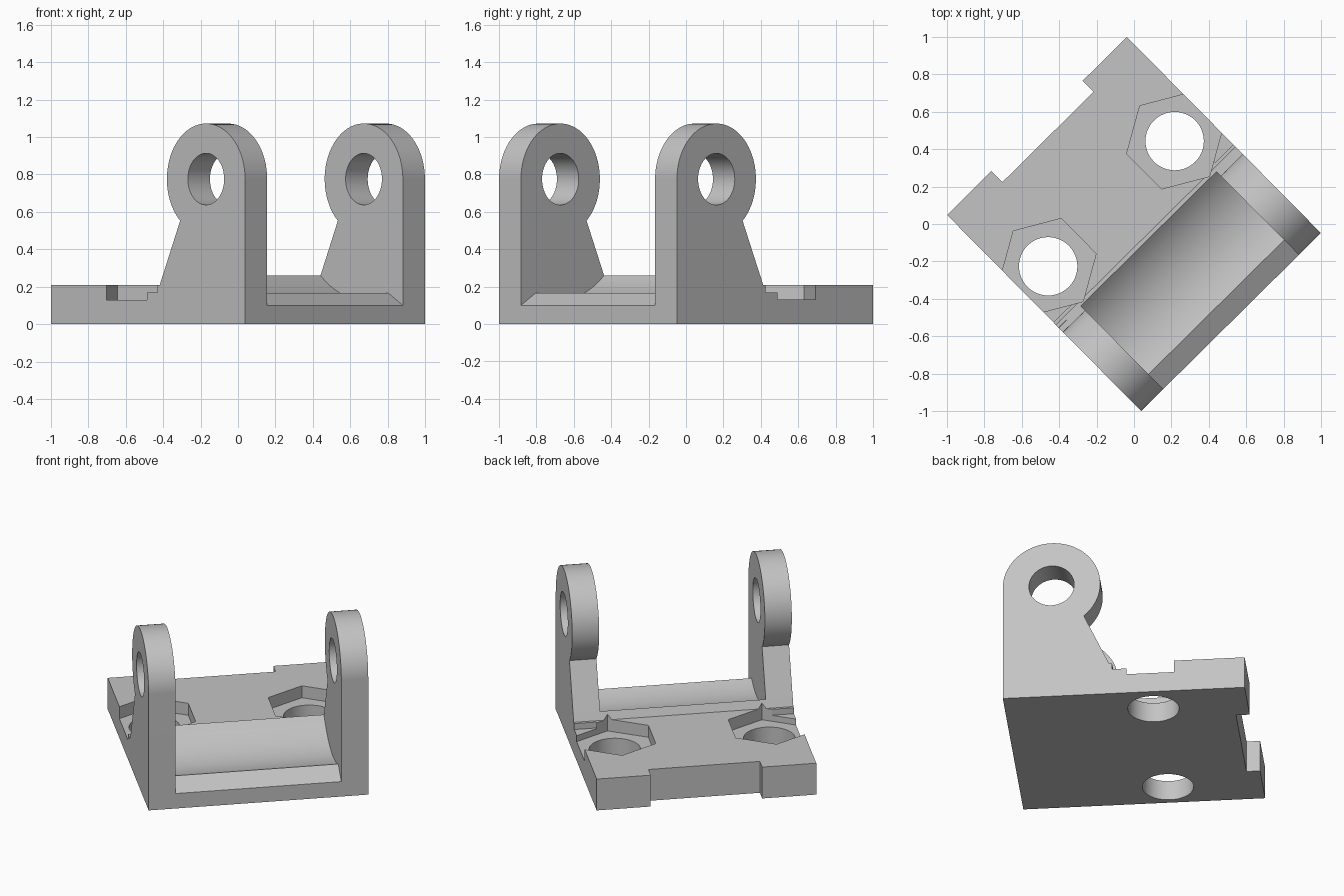
import bpy, bmesh, math
from mathutils import Matrix

cube = bpy.data.objects.get("Cube")
if cube:
    bpy.data.objects.remove(cube, do_unlink=True)

HALF_W, HALF_D = 0.676, 0.737      # footprint half sizes
PLATE, EAR_IN = 0.21, 0.51         # plate height, inner face of the ears
AXIS = (0.44, 0.775)               # hinge axis: forward distance, height

grey = bpy.data.materials.new("plain grey")
grey.use_nodes = True
colour = (0.55, 0.55, 0.55, 1)
grey.diffuse_color = colour
grey.node_tree.nodes["Principled BSDF"].inputs["Base Color"].default_value = colour


def arc(centre, radius, start, end, steps):
    """Points on an arc, angles in degrees."""
    pts = []
    for i in range(steps + 1):
        a = math.radians(start + (end - start) * i / steps)
        pts.append((centre[0] + radius * math.cos(a), centre[1] + radius * math.sin(a)))
    return pts


def prism(name, points, low, high, place):
    """Closed outline extruded from low to high; place maps (a, b, t) to 3D."""
    bm = bmesh.new()
    face = bm.faces.new([bm.verts.new(place(a, b, low)) for a, b in points])
    shift = [h - l for h, l in zip(place(0, 0, high), place(0, 0, low))]
    out = bmesh.ops.extrude_face_region(bm, geom=[face])
    moved = [g for g in out["geom"] if isinstance(g, bmesh.types.BMVert)]
    bmesh.ops.translate(bm, verts=moved, vec=shift)
    bmesh.ops.recalc_face_normals(bm, faces=bm.faces)
    mesh = bpy.data.meshes.new(name)
    bm.to_mesh(mesh)
    bm.free()
    mesh.materials.append(grey)
    obj = bpy.data.objects.new(name, mesh)
    bpy.context.collection.objects.link(obj)
    return obj


def across(f, z, x):      # side outline, extruded across the width
    return (x, -f, z)


def upward(x, f, z):      # plan outline, extruded upward
    return (x, -f, z)


def box(name, x0, x1, f0, f1, z0, z1):
    return prism(name, [(x0, f0), (x1, f0), (x1, f1), (x0, f1)], z0, z1, upward)


# Base plate with ridge, hollow trough and sloping front lip
trough = arc((0.4425, 0.619), 0.488, 292, 227.2, 24)
base_outline = [(-HALF_D, 0), (HALF_D, 0), (HALF_D, 0.10)] + trough
base_outline += [(0.089, PLATE), (-HALF_D, PLATE)]
bracket = prism("hinge_bracket", base_outline, -HALF_W, HALF_W, across)

# Ears with rounded heads and tapered backs
ear_outline = [(0.071, 0), (HALF_D, 0)]
ear_outline += arc(AXIS, HALF_D - AXIS[0], 0, 228.5, 44) + [(0.071, 0.17)]
steps = []
for side, (x0, x1) in {"right": (-HALF_W, -EAR_IN), "left": (EAR_IN, HALF_W)}.items():
    steps.append(("UNION", prism(side + "_ear", ear_outline, x0, x1, across)))

# Pin hole through both ears
steps.append(("DIFFERENCE", prism("pin_hole", arc(AXIS, 0.138, 0, 352.5, 47), -1, 1, across)))

# Hexagonal nut pockets, bolt holes and the small shelves beside the ears
for side, x in (("right", -0.485), ("left", 0.466)):
    centre = (x, -0.162)
    s = math.copysign(1, x)
    lo, hi = sorted((s * 0.54, s * 0.8))
    cutters = [
        prism(side + "_nut_pocket", arc(centre, 0.265, 30, 330, 5), 0.13, 0.3, upward),
        prism(side + "_bolt_hole", arc(centre, 0.156, 0, 352.5, 47), -0.1, 0.4, upward),
        box(side + "_shelf", lo, hi, -0.05, 0.071, 0.17, 0.3),
    ]
    steps += [("DIFFERENCE", c) for c in cutters]

# Notch in the back edge
steps.append(("DIFFERENCE", box("back_notch", -0.343, 0.343, -0.9, -0.654, -0.1, 0.4)))

for operation, part in steps:
    mod = bracket.modifiers.new(part.name, "BOOLEAN")
    mod.operation = operation
    mod.solver = "EXACT"
    mod.object = part
    part.hide_render = True

# Bake the joins and remove the helper parts
graph = bpy.context.evaluated_depsgraph_get()
graph.update()
solid = bpy.data.meshes.new_from_object(bracket.evaluated_get(graph))
bracket.modifiers.clear()
bracket.data = solid
for _, part in steps:
    bpy.data.objects.remove(part, do_unlink=True)

# Turn the bracket to its diagonal stance and smooth the curves
solid.transform(Matrix.Rotation(math.radians(44.7), 4, "Z"))
for o in bpy.context.selected_objects:
    o.select_set(False)
bracket.select_set(True)
bpy.context.view_layer.objects.active = bracket
bpy.ops.object.shade_smooth_by_angle(angle=math.radians(25))
weighted = bracket.modifiers.new("even_normals", "WEIGHTED_NORMAL")
weighted.keep_sharp = True
